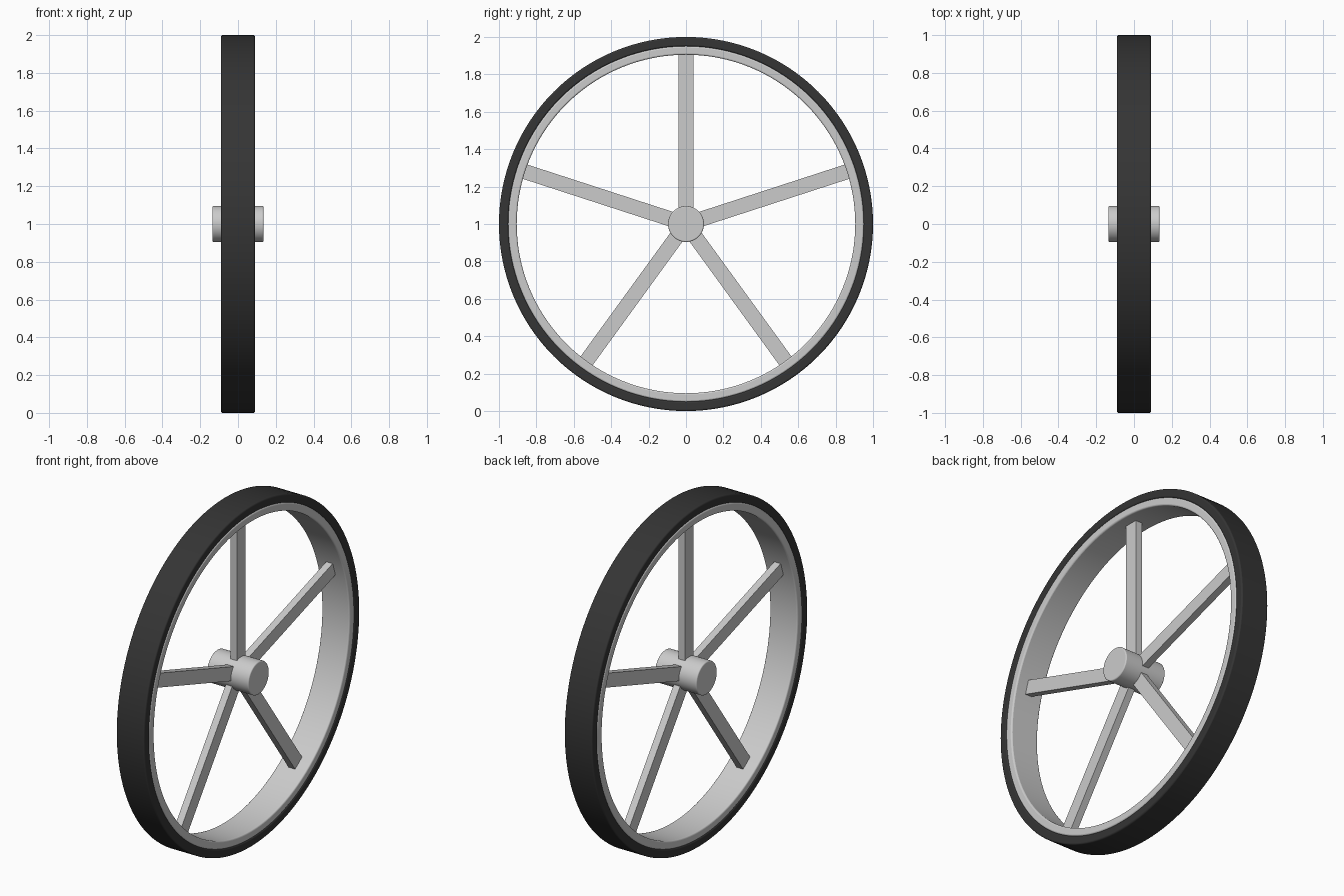
import bpy, bmesh, math
from mathutils import Matrix

if "Cube" in bpy.data.objects:
    bpy.data.objects.remove(bpy.data.objects["Cube"])

CENTRE = (0, 0, 1)
SEGS = 128


def finish(name, bm, bevel, mat=None):
    bmesh.ops.recalc_face_normals(bm, faces=bm.faces)
    me = bpy.data.meshes.new(name)
    bm.to_mesh(me)
    bm.free()
    ob = bpy.data.objects.new(name, me)
    ob.location = CENTRE
    bpy.context.collection.objects.link(ob)
    if mat:
        me.materials.append(mat)
    if bevel:
        mod = ob.modifiers.new("bevel", 'BEVEL')
        mod.width = bevel
        mod.segments = 3
        mod.limit_method = 'ANGLE'
    bpy.ops.object.select_all(action='DESELECT')
    ob.select_set(True)
    bpy.context.view_layer.objects.active = ob
    bpy.ops.object.shade_smooth_by_angle(angle=math.radians(35))
    return ob


def ring(name, r_in, r_out, half, bevel, mat=None):
    """Rectangular section swept round the x axis."""
    bm = bmesh.new()
    section = [(-half, r_in), (half, r_in), (half, r_out), (-half, r_out)]
    loops = []
    for i in range(SEGS):
        a = 2 * math.pi * i / SEGS
        loops.append([bm.verts.new((x, r * math.cos(a), r * math.sin(a))) for x, r in section])
    for i in range(SEGS):
        p, q = loops[i], loops[(i + 1) % SEGS]
        for j in range(4):
            k = (j + 1) % 4
            bm.faces.new((p[j], p[k], q[k], q[j]))
    return finish(name, bm, bevel, mat)


rubber = bpy.data.materials.new("rubber")
rubber.diffuse_color = (0.035, 0.035, 0.035, 1)
rubber.use_nodes = True
rubber.node_tree.nodes["Principled BSDF"].inputs["Base Color"].default_value = rubber.diffuse_color

# Tyre and rim
ring("tyre", 0.95, 1.0, 0.09, 0.008, rubber)
ring("rim", 0.905, 0.951, 0.09, 0.008)

# Hub
bm = bmesh.new()
bmesh.ops.create_cone(bm, cap_ends=True, segments=64, radius1=0.096, radius2=0.096,
                      depth=0.27, matrix=Matrix.Rotation(math.pi / 2, 4, 'Y'))
finish("hub", bm, 0.006)

# Five spokes, the first pointing straight up
for i in range(5):
    bm = bmesh.new()
    mat = (Matrix.Rotation(2 * math.pi * i / 5, 4, 'X')
           @ Matrix.Translation((0, 0, 0.4875))
           @ Matrix.Diagonal((0.042, 0.08, 0.855, 1)))
    bmesh.ops.create_cube(bm, size=1, matrix=mat)
    finish(f"spoke_{i + 1}", bm, 0)
